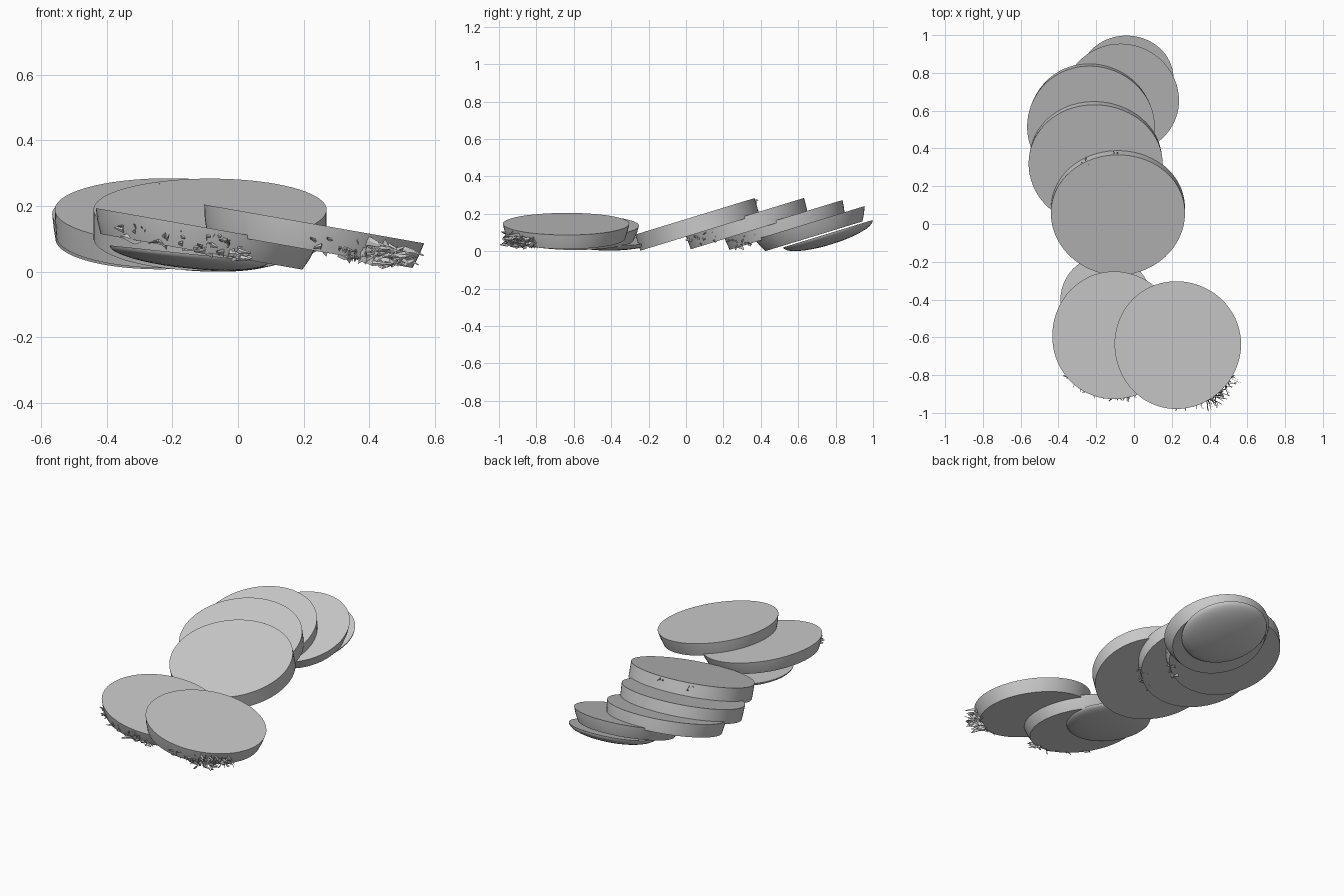
import bpy, bmesh, random
from math import sin, cos, pi, radians
from mathutils import Matrix, Vector

random.seed(4)
if "Cube" in bpy.data.objects:
    bpy.data.objects.remove(bpy.data.objects["Cube"], do_unlink=True)

SIDES = 72


def placement(centre, tilt_x, tilt_y):
    return (Matrix.Translation(centre) @ Matrix.Rotation(radians(tilt_x), 4, 'X')
            @ Matrix.Rotation(radians(tilt_y), 4, 'Y'))


def finish(name, bm, matrix, smooth=True):
    """Turn a bmesh into a placed object that never dips below the ground."""
    inverse = matrix.inverted()
    for v in bm.verts:
        p = matrix @ v.co
        if p.z < 0:
            p.z = 0
            v.co = inverse @ p
    mesh = bpy.data.meshes.new(name)
    bm.to_mesh(mesh)
    bm.free()
    obj = bpy.data.objects.new(name, mesh)
    bpy.context.collection.objects.link(obj)
    obj.matrix_world = matrix
    if smooth:
        bpy.ops.object.select_all(action='DESELECT')
        obj.select_set(True)
        bpy.context.view_layer.objects.active = obj
        bpy.ops.object.shade_smooth_by_angle(angle=radians(35))
    return obj


def loft(name, radii, profile, matrix, phase):
    """Loft rings of (inset, depth) downward from a flat cut face."""
    bm = bmesh.new()
    rings = []
    for inset, depth in profile:
        ring = []
        for i in range(SIDES):
            a = 2 * pi * i / SIDES
            k = 1 + 0.007 * sin(3 * a + phase)
            ring.append(bm.verts.new(((radii[0] - inset) * k * cos(a),
                                      (radii[1] - inset) * k * sin(a), -depth)))
        rings.append(ring)
    bm.faces.new(rings[0])
    for upper, lower in zip(rings, rings[1:]):
        for i in range(SIDES):
            j = (i + 1) % SIDES
            bm.faces.new((upper[i], lower[i], lower[j], upper[j]))
    bm.faces.new(rings[-1][::-1])
    return finish(name, bm, matrix)


def slab(name, centre, radii, thick, taper, tilt, phase=0):
    m = placement(centre, *tilt)
    loft(name, radii, [(0, 0), (taper * 0.4, thick / 2), (taper, thick)], m, phase)
    return m


def end_cap(name, centre, radius, depth, tilt, phase=0):
    m = placement(centre, *tilt)
    steps = [pi / 2 * i / 10 for i in range(10)]
    profile = [(radius * (1 - cos(t)), depth * sin(t)) for t in steps]
    loft(name, (radius, radius), profile, m, phase)


def shreds(name, matrix, radius, thick, arc, count, reach, length):
    """Torn strips of skin, each a bent, tapering double-sided sliver."""
    bm = bmesh.new()
    for _ in range(count):
        a = radians(random.uniform(*arc))
        out = Vector((cos(a), sin(a), 0))
        side = Vector((-sin(a), cos(a), 0)) * random.choice((-1, 1))
        depth = random.uniform(0.25, 0.95) * thick
        p = out * (radius - 0.03) - Vector((0, 0, depth))
        step = (out * (0.03 + random.uniform(0.2, 1) * reach)
                + side * random.uniform(0.1, 1) * length) / 3
        width = random.uniform(0.007, 0.02)
        rows = []
        for i in range(4):
            w = width * (1 - 0.27 * i)
            bend = Vector([random.uniform(-0.008, 0.008) for _ in range(3)])
            q = p + step * i + bend
            offsets = (Vector((0, 0, w)), out * 0.005, Vector((0, 0, -w)))
            rows.append([bm.verts.new(q + o) for o in offsets])
        for r, s in zip(rows, rows[1:]):
            for i in range(3):
                j = (i + 1) % 3
                bm.faces.new((r[i], r[j], s[j], s[i]))
        bm.faces.new(rows[0][::-1])
        bm.faces.new(rows[-1])
    bmesh.ops.recalc_face_normals(bm, faces=bm.faces)
    finish(name, bm, matrix, smooth=False)


# Rear row of overlapping slices, leaning back
LEAN = (17, 0)
first = slab("rear_slice_1", (-0.085, 0.05, 0.187), (0.355, 0.333), 0.09, 0, LEAN)
second = slab("rear_slice_2", (-0.205, 0.315, 0.188), (0.355, 0.332), 0.085, 0.005, LEAN, 1)
third = slab("rear_slice_3", (-0.23, 0.518, 0.176), (0.338, 0.332), 0.078, 0.01, LEAN, 2)
slab("rear_slice_4", (-0.07, 0.66, 0.151), (0.308, 0.306), 0.075, 0.035, LEAN, 3)
end_cap("rear_end_cap", (-0.04, 0.76, 0.094), 0.25, 0.06, LEAN)

# Front group of slices, leaning sideways
SLOPE = (0, 10)
right = slab("front_slice_right", (-0.1, -0.59, 0.135), (0.34, 0.338), 0.075, 0.028, SLOPE, 2)
left = slab("front_slice_left", (0.23, -0.64, 0.146), (0.34, 0.338), 0.08, 0.022, SLOPE, 1)
end_cap("front_end_cap", (-0.15, -0.41, 0.055), 0.243, 0.045, (0, 6), 1)

# Torn skin along the rims
shreds("left_slice_tuft", left, 0.335, 0.085, (-62, -33), 42, 0.065, 0.06)
shreds("left_slice_tatters", left, 0.33, 0.085, (-82, -25), 24, 0.015, 0.05)
shreds("right_slice_tatters", right, 0.325, 0.08, (-138, -70), 30, 0.02, 0.06)
shreds("right_slice_tuft", right, 0.325, 0.08, (-80, -66), 12, 0.03, 0.04)
shreds("rear_slice_1_nick", first, 0.335, 0.03, (88, 96), 4, 0.015, 0.02)
shreds("rear_slice_1_tear", first, 0.338, 0.06, (118, 126), 4, 0.008, 0.03)
shreds("rear_slice_2_tatters", second, 0.335, 0.09, (-65, -38), 12, 0.015, 0.05)
shreds("rear_slice_3_tatters", third, 0.325, 0.085, (-65, -35), 12, 0.015, 0.05)
